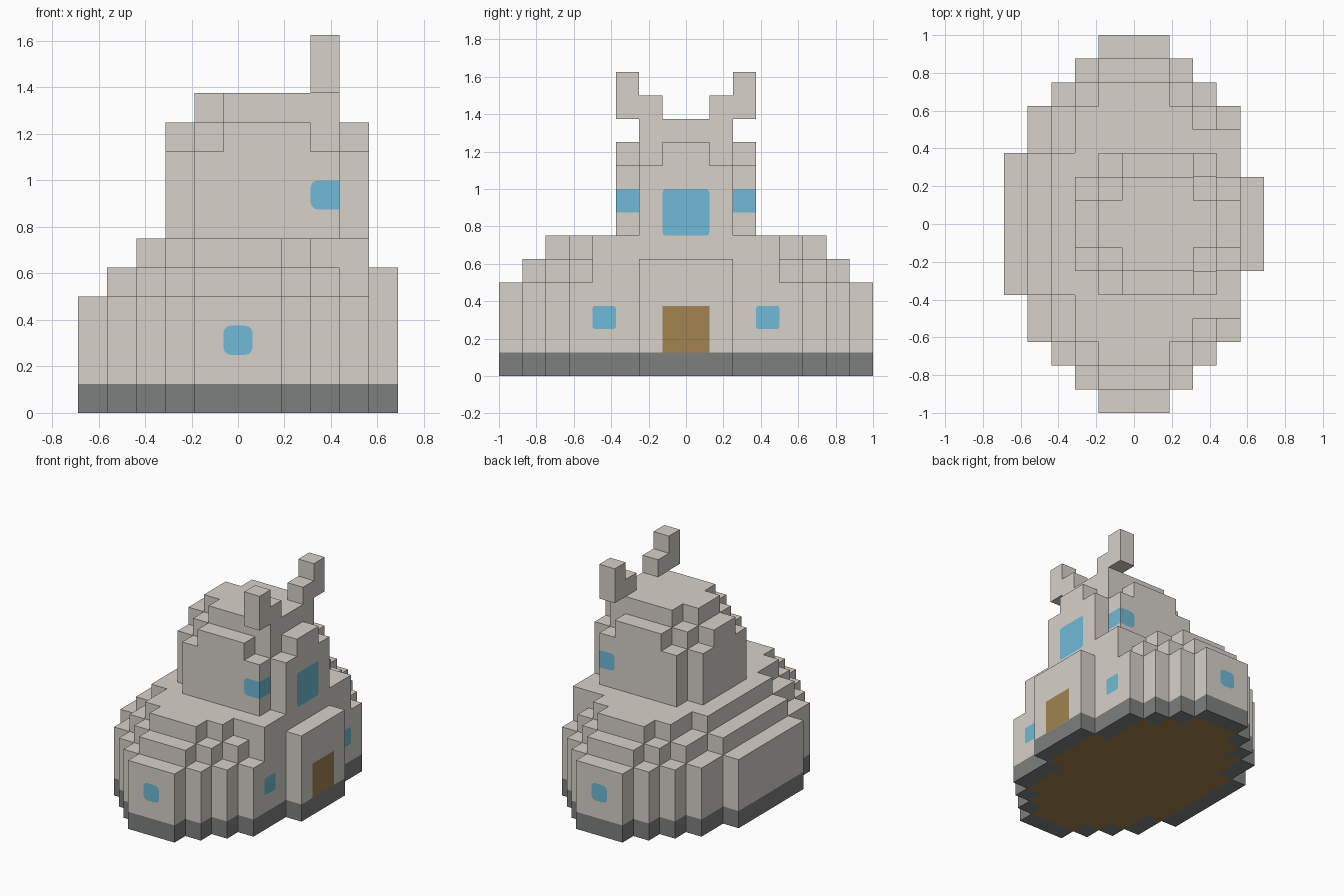
import bpy, bmesh
from math import cos, sin, pi
from mathutils import Vector

U = 0.125  # block size

cube = bpy.data.objects.get("Cube")
if cube:
    bpy.data.objects.remove(cube, do_unlink=True)


def material(name, rgb):
    m = bpy.data.materials.new(name)
    m.use_nodes = True
    m.diffuse_color = (*rgb, 1)
    m.node_tree.nodes["Principled BSDF"].inputs["Base Color"].default_value = (*rgb, 1)
    return m


STONE = material("warm grey stone", (0.68, 0.64, 0.585))
SLATE = material("dark grey footing", (0.208, 0.214, 0.214))
GLASS = material("blue glass", (0.16, 0.49, 0.68))
WOOD = material("brown wood", (0.36, 0.23, 0.08))

SIDES = [(1, 0, 0), (-1, 0, 0), (0, 1, 0), (0, -1, 0)]
UP, DOWN = (0, 0, 1), (0, 0, -1)


def finish(name, bm, mat):
    me = bpy.data.meshes.new(name)
    bm.to_mesh(me)
    bm.free()
    me.materials.append(mat)
    ob = bpy.data.objects.new(name, me)
    bpy.context.collection.objects.link(ob)
    return ob


def fill(tiers):
    """Block cells of tiers (z0, z1, [(x0, x1, y0, y1)]), mirrored in y."""
    cells = set()
    for z0, z1, rows in tiers:
        for x0, x1, y0, y1 in rows:
            for i in range(x0, x1):
                for j in range(y0, y1):
                    for k in range(z0, z1):
                        cells |= {(i, j, k), (i, -1 - j, k)}
    return cells


def step(cell, d):
    return tuple(a + b for a, b in zip(cell, d))


def blocks(name, mat, cells, directions):
    """Skin of the cells, with exposed faces only in the given directions."""
    bm = bmesh.new()
    for c in sorted(cells):
        for d in directions:
            if step(c, d) in cells:
                continue
            n = Vector(d)
            u = Vector((d[2], d[0], d[1]))
            v = n.cross(u)
            mid = Vector(c) + Vector((0.5, 0.5, 0.5)) + n / 2
            corners = [mid + (u * a + v * b) / 2
                       for a, b in ((-1, -1), (1, -1), (1, 1), (-1, 1))]
            bm.faces.new([bm.verts.new((p - Vector((5.5, 0, 0))) * U) for p in corners])
    bmesh.ops.remove_doubles(bm, verts=bm.verts, dist=0.001)
    bmesh.ops.dissolve_limit(bm, angle_limit=0.01, verts=bm.verts, edges=bm.edges)
    return finish(name, bm, mat)


def plate(name, mat, centre, normal, w, h, radii):
    """Thin upright plate; radii = lower right, upper right, upper left, lower left."""
    n = Vector(normal)
    u = Vector((-n.y, n.x, 0))
    up = Vector(UP)
    pts = []
    for q, r in enumerate(radii):
        sx = 1 if q < 2 else -1
        sy = 1 if q in (1, 2) else -1
        for s in range(4 if r else 1):
            a = (q - 1 + s / 3) * pi / 2
            x = sx * (w / 2 - r) + (r * cos(a) if r else 0)
            y = sy * (h / 2 - r) + (r * sin(a) if r else 0)
            pts.append(Vector(centre) + n * 0.001 + u * x + up * y)
    bm = bmesh.new()
    bm.faces.new([bm.verts.new(p) for p in pts])
    return finish(name, bm, mat)


# Stepped plan of the lower house, and the porch plan
PLAN = [(4, 7, 7, 8), (3, 8, 6, 7), (2, 9, 5, 6), (1, 10, 3, 5), (0, 10, 0, 3)]
PORCH = [(10, 11, 0, 2)]

# Footing with a slate rim around a wooden underside
base = fill([(0, 1, PLAN + PORCH)])
inner = {c for c in base if all(step(c, d) in base for d in SIDES)}
blocks("footing", SLATE, base, SIDES)
blocks("footing_rim", SLATE, base - inner, [DOWN])
blocks("floor", WOOD, inner, [DOWN])

# Lower house with porch
blocks("lower_walls", STONE, fill([
    (1, 4, PLAN),
    (1, 5, PORCH),
    (4, 5, [(4, 7, 6, 7), (3, 8, 5, 6), (2, 9, 4, 5), (2, 10, 3, 4), (1, 10, 0, 3)]),
    (5, 6, [(4, 7, 5, 6), (3, 8, 4, 5), (3, 10, 3, 4), (2, 10, 0, 3)]),
]), SIDES + [UP])

# Tower with rounded-off top
blocks("tower", STONE, fill([
    (6, 9, [(3, 10, 0, 2), (4, 9, 2, 3)]),
    (9, 10, [(3, 10, 0, 1), (4, 9, 1, 2), (5, 8, 2, 3)]),
    (10, 11, [(4, 9, 0, 1), (5, 9, 1, 2)]),
]), SIDES + [UP])

# Pair of horns
blocks("horns", STONE, fill([(11, 12, [(8, 9, 1, 2)]), (11, 13, [(8, 9, 2, 3)])]),
       SIDES + [UP, DOWN])

# Door and large window over the porch
plate("door", WOOD, (5.5 * U, 0, 2 * U), (1, 0, 0), 2 * U, 2 * U, [0] * 4)
plate("tower_large_window", GLASS, (4.5 * U, 0, 7 * U), (1, 0, 0), 2 * U, 2 * U, [0.02] * 4)

# Paired small windows
for s, side in ((-1, "front"), (1, "back")):
    plate(side + "_end_window", GLASS, (0, s, 2.5 * U), (0, s, 0), U, U, [0.03] * 4)
    plate(side + "_porch_window", GLASS, (4.5 * U, s * 3.5 * U, 2.5 * U), (1, 0, 0),
          U, U, [0.015] * 4)
    # Corner window wrapping round the tower edge
    radii = [0, 0, 0.03, 0.03] if s < 0 else [0.03, 0.03, 0, 0]
    plate(side + "_corner_window", GLASS, (3 * U, s * 3 * U, 7.5 * U), (0, s, 0), U, U, radii)
    plate(side + "_corner_window_side", GLASS, (3.5 * U, s * 2.5 * U, 7.5 * U), (1, 0, 0),
          U, U, [0] * 4)
